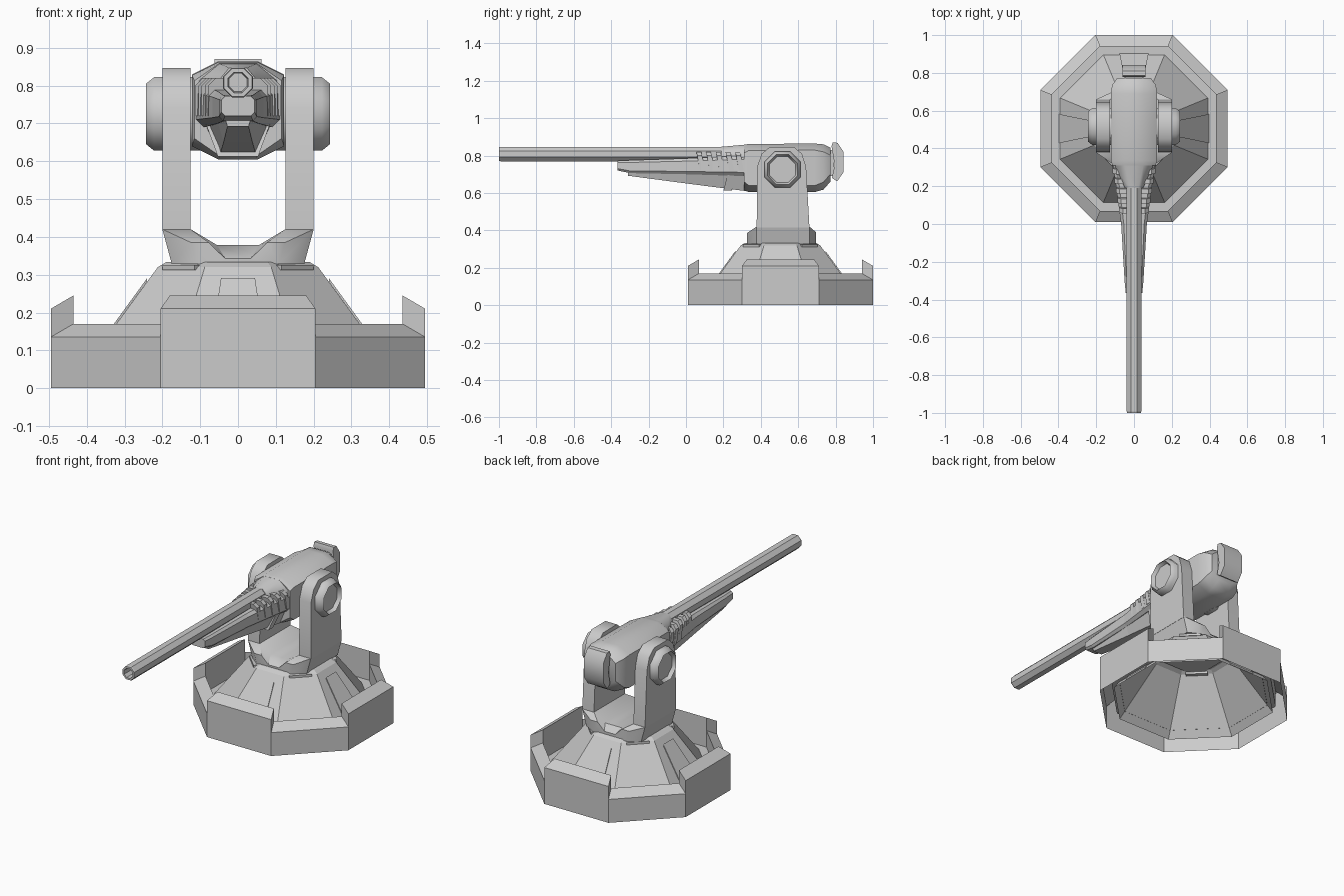
import bpy, bmesh
from math import cos, sin, tan, pi, radians

if "Cube" in bpy.data.objects:
    bpy.data.objects.remove(bpy.data.objects["Cube"])

CY = 0.505          # centre of the base in y
T = tan(pi / 8)


def mesh(name, verts, faces):
    me = bpy.data.meshes.new(name)
    me.from_pydata(verts, [], faces)
    bm = bmesh.new()
    bm.from_mesh(me)
    bmesh.ops.recalc_face_normals(bm, faces=bm.faces)
    bm.to_mesh(me)
    bm.free()
    ob = bpy.data.objects.new(name, me)
    bpy.context.collection.objects.link(ob)
    return ob


def smooth(ob, angle=50):
    bpy.ops.object.select_all(action='DESELECT')
    ob.select_set(True)
    bpy.context.view_layer.objects.active = ob
    bpy.ops.object.shade_smooth_by_angle(angle=radians(angle))


def loft(name, rings, cap=True):
    """Skin equal-length closed rings of 3D points."""
    n = len(rings[0])
    verts = [p for r in rings for p in r]
    faces = [(k * n + i, k * n + (i + 1) % n, (k + 1) * n + (i + 1) % n, (k + 1) * n + i)
             for k in range(len(rings) - 1) for i in range(n)]
    if cap:
        faces += [tuple(range(n)), tuple(range(len(verts) - n, len(verts)))]
    return mesh(name, verts, faces)


def along_x(name, prof, x0, x1):
    return loft(name, [[(x, y, z) for y, z in prof] for x in (x0, x1)])


def along_y(name, prof, y0, y1):
    return loft(name, [[(x, y, z) for x, z in prof] for y in (y0, y1)])


def section(y, hw, z0, z1, cx, cz):
    """Chamfered rectangular cross-section at y."""
    half = [(hw - cx, z0), (hw, z0 + cz), (hw, z1 - cz), (hw - cx, z1)]
    return [(x, y, z) for x, z in half] + [(-x, y, z) for x, z in reversed(half)]


def octagon(r, n=8):
    """Flat-sided octagon with apothem r."""
    R = r / cos(pi / n)
    return [(R * cos((i + .5) * 2 * pi / n), R * sin((i + .5) * 2 * pi / n)) for i in range(n)]


def polar(a, r, t, z):
    """Point at distance r along angle a, sideways offset t."""
    return (r * cos(a) - t * sin(a), CY + r * sin(a) + t * cos(a), z)


# Base wall: open-bottomed segments, the four square-on ones raised with end plates
for k in range(8):
    a, up = k * pi / 4, k % 2 == 0
    h = .21 if up else .135
    prof = [(.495, 0), (.495, .135), (.495, h), (.435, h + .035), (.435, .17), (.435, .075),
            (.39, .075)]
    if not up:
        prof = [p for i, p in enumerate(prof) if i not in (1, 4)]
    n = len(prof)
    verts = [polar(a, r, s * r * T, z) for s in (-1, 1) for r, z in prof]
    faces = [(i, i + 1, n + i + 1, n + i) for i in range(n - 1)]
    if up:
        faces += [(1, 2, 3, 4), (n + 1, n + 2, n + 3, n + 4)]
    mesh(f"base_wall_{k}", verts, faces)

# Hollow conical pedestal with flat top
prof = [(.42, .035), (.212, .32), (.19, .333), (.01, .335)]
loft("pedestal", [[(x, y + CY, z) for x, y in octagon(r)] for r, z in prof], cap=False)

# Tapered ribs on the pedestal and vent blocks near its top
for k in range(4):
    a = k * pi / 2
    plate = [polar(a, .412, -.08, .046), polar(a, .412, .08, .046),
             polar(a, .24, .045, .282), polar(a, .24, -.045, .282)]
    loft(f"pedestal_rib_{k}", [[(x, y, z + d) for x, y, z in plate] for d in (0, .009)])
    b = a + pi / 4
    loft(f"vent_{k}", [[polar(b, r, t, z) for r, t in
                        ((.195, -.06), (.222, -.06), (.222, .06), (.195, .06))]
                       for z in (.312, .325)])

# Yoke cross-piece, bulging fore and aft between the arms
half = [(.175, .328), (.2, .42), (.125, .42), (.055, .378)]
prof = half + [(-x, z) for x, z in reversed(half)]
smooth(loft("yoke_bridge", [[(x * f, y, z - dz * (z > .36)) for x, z in prof]
                            for y, f, dz in ((.325, .62, .035), (.378, 1, 0), (.66, 1, 0),
                                             (.695, .62, .03))]), 40)

# Yoke arms and trunnion caps
arm = [(.378, .415), (.38, .74), (.405, .81), (.45, .847), (.575, .847),
       (.62, .81), (.642, .74), (.66, .415)]
for s, side in ((1, "right"), (-1, "left")):
    smooth(along_x(f"yoke_arm_{side}", arm, s * .126, s * .2))
    smooth(loft(f"trunnion_{side}", [[(s * x, .516 + y, .725 + z) for y, z in octagon(r)]
                for x, r in ((.1, .097), (.222, .097), (.243, .08), (.222, .07))]))

# Receiver body
smooth(loft("receiver", [section(*v) for v in (
    (.31, .115, .615, .858, .065, .045), (.335, .122, .605, .862, .07, .035),
    (.69, .122, .605, .864, .07, .035), (.735, .116, .618, .86, .06, .04),
    (.772, .09, .66, .842, .05, .04))]), 40)

# Breech block and end plate
along_y("breech_neck", [(-.05, .69), (.05, .69), (.05, .83), (-.05, .83)], .76, .79)
smooth(along_x("breech_plate", [(.778, .85), (.785, .87), (.81, .868), (.842, .82), (.842, .71),
                                (.808, .662), (.78, .68), (.795, .75)], -.062, .062))

# Barrel with an open bore
loft("barrel", [[(x, y, .808 + z) for x, z in octagon(r)] for y, r in
                ((-.9, .024), (-1, .027), (-1, .037), (-.99, .039), (.32, .039))])

# Shroud from barrel to receiver
smooth(loft("barrel_shroud", [section(*v) for v in (
    (.19, .048, .74, .847, .025, .03), (.315, .105, .69, .858, .055, .045))]))

# Fore-end: upper rail and the trapezoid spar below it
loft("upper_rail", [section(*v) for v in (
    (-.365, .044, .72, .772, .01, .01), (-.3, .05, .706, .775, .01, .012),
    (0, .068, .70, .785, .014, .015), (.32, .112, .69, .80, .02, .02))])
loft("lower_spar", [[(-b, y, zb), (b, y, zb), (t, y, zt), (-t, y, zt)] for y, b, t, zb, zt in
                    ((-.31, .028, .034, .692, .712), (0, .038, .054, .651, .703),
                     (.32, .05, .088, .61, .70))])

# Cooling slats along the rail
for i in range(5):
    y, w = .075 + .052 * i, .079 + .0085 * i
    loft(f"slat_{i}", [[(-w, y + d, .72), (w, y + d, .72), (w, y - .015 + d, .80),
                        (w - .02, y - .02 + d, .82), (.02 - w, y - .02 + d, .82),
                        (-w, y - .015 + d, .80)] for d in (0, .026)])

# Slanted strap around the fore-end
loft("fore_end_strap", [[(-w, y, z), (w, y, z), (w, y + .045, z), (-w, y + .045, z)]
                        for w, y, z in ((.053, .2, .612), (.1, .232, .74))])
